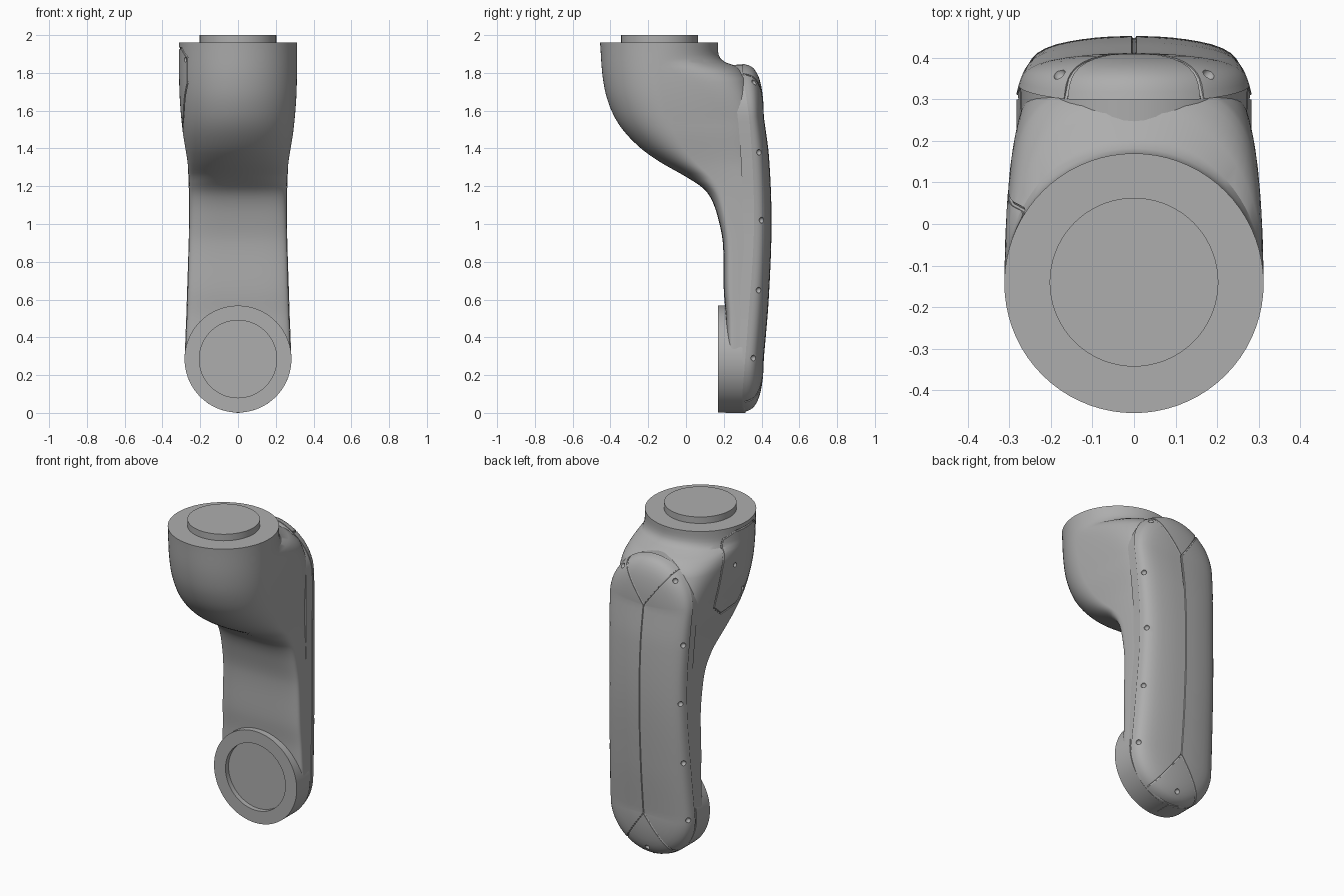
import bpy, bmesh, math
from mathutils import Vector

cube = bpy.data.objects.get("Cube")
if cube:
    bpy.data.objects.remove(cube)

grey = bpy.data.materials.new("casting grey")
grey.use_nodes = True
COLOUR = (0.42, 0.42, 0.42, 1)
grey.diffuse_color = COLOUR
grey.node_tree.nodes["Principled BSDF"].inputs["Base Color"].default_value = COLOUR


def smooth_table(table):
    """Return a smooth function through (position, value) points."""
    def slope(i):
        a, b = table[max(i - 1, 0)], table[min(i + 1, len(table) - 1)]
        return (b[1] - a[1]) / (b[0] - a[0])

    def f(p):
        p = min(max(p, table[0][0]), table[-1][0])
        i = 0
        while i < len(table) - 2 and p > table[i + 1][0]:
            i += 1
        (p0, v0), (p1, v1) = table[i], table[i + 1]
        d = p1 - p0
        t = (p - p0) / d
        return (v0 * (1 + 2 * t) * (1 - t) ** 2 + v1 * t * t * (3 - 2 * t)
                + d * slope(i) * t * (1 - t) ** 2 + d * slope(i + 1) * t * t * (t - 1))
    return f


def finish(name, bm):
    bmesh.ops.recalc_face_normals(bm, faces=bm.faces)
    mesh = bpy.data.meshes.new(name)
    bm.to_mesh(mesh)
    bm.free()
    obj = bpy.data.objects.new(name, mesh)
    bpy.context.collection.objects.link(obj)
    mesh.materials.append(grey)
    return obj


def select(obj):
    bpy.ops.object.select_all(action='DESELECT')
    obj.select_set(True)
    bpy.context.view_layer.objects.active = obj


def shade(obj, degrees=32):
    select(obj)
    bpy.ops.object.shade_smooth_by_angle(angle=math.radians(degrees))


def loft(rings, capped=True):
    bm = bmesh.new()
    loops = [[bm.verts.new(p) for p in ring] for ring in rings]
    n = len(loops[0])
    for a, b in zip(loops, loops[1:]):
        for i in range(n):
            j = (i + 1) % n
            bm.faces.new((a[i], a[j], b[j], b[i]))
    if capped:
        bm.faces.new(loops[0])
        bm.faces.new(loops[-1])
    return bm


def engrave(obj, paths, holes, radius):
    """Cut thin grooves along paths and round screw holes."""
    curve = bpy.data.curves.new("groove", 'CURVE')
    curve.dimensions = '3D'
    curve.bevel_depth = 0.006
    curve.bevel_resolution = 1
    curve.use_fill_caps = True
    for points, closed in paths:
        spline = curve.splines.new('POLY')
        spline.points.add(len(points) - 1)
        for sp, p in zip(spline.points, points):
            sp.co = (*p, 1)
        spline.use_cyclic_u = closed
    helper = bpy.data.objects.new("groove_curve", curve)
    bpy.context.collection.objects.link(helper)
    mesh = bpy.data.meshes.new_from_object(
        helper.evaluated_get(bpy.context.evaluated_depsgraph_get()))
    bpy.data.objects.remove(helper)
    bm = bmesh.new()
    bm.from_mesh(mesh)
    for h in holes:
        made = bmesh.ops.create_icosphere(bm, subdivisions=2, radius=radius)
        bmesh.ops.translate(bm, verts=made["verts"], vec=h)
    cutter = finish("groove_cutter", bm)
    cutter.hide_render = True
    mod = obj.modifiers.new("engraving", 'BOOLEAN')
    mod.operation = 'DIFFERENCE'
    mod.solver = 'EXACT'
    mod.use_self = True
    mod.object = cutter
    select(obj)
    bpy.ops.object.modifier_apply(modifier=mod.name)
    bpy.data.objects.remove(cutter)


# Shared profiles, all as functions of height
LOW, HIGH, R = 0.285, 1.57, 0.283
front = smooth_table([(0, .21), (.5, .21), (.65, .2), (.9, .195), (1.03, .17), (1.13, .135),
                      (1.19, .09), (1.25, 0), (1.33, -.14), (1.41, -.25), (1.52, -.35),
                      (1.64, -.41), (1.77, -.44), (1.96, -.455)])
seam = smooth_table([(0, .29), (.5, .33), (1, .36), (1.5, .34), (1.8, .3)])
shoulder = smooth_table([(1.78, .32), (1.83, .28), (1.86, .2), (1.9, .172), (1.96, .17)])
girth = smooth_table([(LOW, .28), (.6, .268), (1.1, .257), (1.3, .264), (1.5, .294),
                      (1.7, .31), (1.96, .312)])
cover_width = smooth_table([(LOW, R), (.6, .271), (1.1, .259), (HIGH, .278)])
ridge = smooth_table([(LOW, .412), (.6, .438), (1, .453), (1.35, .44), (HIGH, .412)])
crown = smooth_table([(0, 1), (.36, .95), (.72, .78), (.9, .55), (.97, .3), (1, 0)])


# Body: stacked sections, round at the head and boxy along the arm
def section(z):
    yf = front(z)
    yc = yf + (.2 - yf) * .4 + .05
    yb = shoulder(z) if z > 1.78 else seam(z) + .025
    w = girth(z)
    if z < LOW:
        w *= max(math.sqrt(max(R * R - (z - LOW) ** 2, 0)) / R, .03)
    square = min(max((1.85 - z) / .3, 0), 1)
    return yf, yc, yb, w, 2 + 10 * max(yf, 0), 2 + 6 * square, .22 * square


def body_ring(z, n=72):
    yf, yc, yb, w, nf, nb, taper = section(z)
    ring = []
    for i in range(n):
        a = math.tau * i / n
        c, s = math.cos(a), math.sin(a)
        e, depth = (nb, yb - yc) if s > 0 else (nf, yc - yf)
        y = yc + depth * math.copysign(abs(s) ** (2 / e), s)
        x = w * math.copysign(abs(c) ** (2 / e), c) * (1 - taper * max(y - yc, 0))
        ring.append((x, y, z))
    return ring


def body_side(y, z):
    yf, yc, yb, w, nf, nb, taper = section(z)
    e, q = (nb, (y - yc) / (yb - yc)) if y > yc else (nf, (yc - y) / (yc - yf))
    return w * max(1 - q ** e, 0) ** (1 / e) * (1 - taper * max(y - yc, 0))


heights = [LOW * (1 - math.cos(math.pi / 2 * i / 14)) for i in range(14)]
heights += [LOW + (1.96 - LOW) * i / 80 for i in range(81)]
body = finish("arm_body", loft([body_ring(z) for z in heights]))

# Access panel outline on the right side of the head
corners = [(.02, 1.9), (.08, 1.75), (.13, 1.52), (.06, 1.46), (-.08, 1.48), (-.19, 1.58),
           (-.29, 1.75), (-.3, 1.88), (-.23, 1.93), (-.05, 1.93)]
outline = []
for a, b in zip(corners, corners[1:] + corners[:1]):
    for k in range(4):
        y, z = Vector(a).lerp(Vector(b), k / 4)
        outline.append((-body_side(y, z), y, z))
screws = [(-body_side(y, z), y, z) for y, z in ((-.04, 1.73), (-.13, 1.55), (-.28, 1.87))]
engrave(body, [(outline, True)], screws, .014)
shade(body)


# Back cover: rounded shell around a vertical ridge
def cover_point(x, z):
    zc = min(max(z, LOW), HIGH)
    t = min(math.hypot(x, z - zc) / cover_width(zc), 1)
    s = seam(z)
    return x, s + (ridge(zc) - s) * crown(t), z


def cover_outline(t, side=40, arc=32):
    pts = []
    for zc, start in ((HIGH, 0), (LOW, math.pi)):
        for i in range(arc + 1):
            a = start + math.pi * i / arc
            r = t * cover_width(zc)
            pts.append((r * math.cos(a), zc + r * math.sin(a)))
        sign = -1 if zc == HIGH else 1
        for i in range(1, side):
            f = i / side
            z = HIGH + (LOW - HIGH) * (f if sign < 0 else 1 - f)
            pts.append((sign * t * cover_width(z), z))
    return pts


rings = [[(x, seam(z) - .06, z) for x, z in cover_outline(t)] for t in (0, .98)]
rings.append([(x, seam(z), z) for x, z in cover_outline(.985)])
for t in (1, .985, .97, .94, .9, .82, .72, .6, .48, .36, .24, .12, 0):
    rings.append([cover_point(x, z) for x, z in cover_outline(t)])
bm = loft(rings, capped=False)
bmesh.ops.remove_doubles(bm, verts=bm.verts, dist=1e-4)
cover = finish("back_cover", bm)

# Panel joints on the cover: ridge line and a V at each end, plus screws
joints = [([cover_point(0, LOW + (HIGH - LOW) * i / 24) for i in range(25)], False)]
for zc, up in ((HIGH, 1), (LOW, -1)):
    for side in (-1, 1):
        joints.append(([cover_point(side * .165 * i / 16, zc + up * .225 * i / 16)
                        for i in range(17)], False))
holes = [cover_point(0, .06)]
for side in (-1, 1):
    holes += [cover_point(side * .94 * cover_width(z), z) for z in (.29, .65, 1.02, 1.38)]
    holes.append(cover_point(side * .18, 1.75))
engrave(cover, joints, holes, .016)
shade(cover)


# Turned parts: top spigot and the recessed lower flange
def lathe(name, profile, place, n=72):
    rings = [[place(r * math.cos(math.tau * i / n), r * math.sin(math.tau * i / n), h)
              for i in range(n)] for r, h in profile]
    obj = finish(name, loft(rings))
    shade(obj)


lathe("top_spigot", [(.203, 1.95), (.203, 2)], lambda a, b, h: (a, b - .14, h))
lathe("lower_flange", [(R, .3), (R, .17), (.205, .17), (.205, .2)],
      lambda a, b, h: (a, h, b + LOW))
